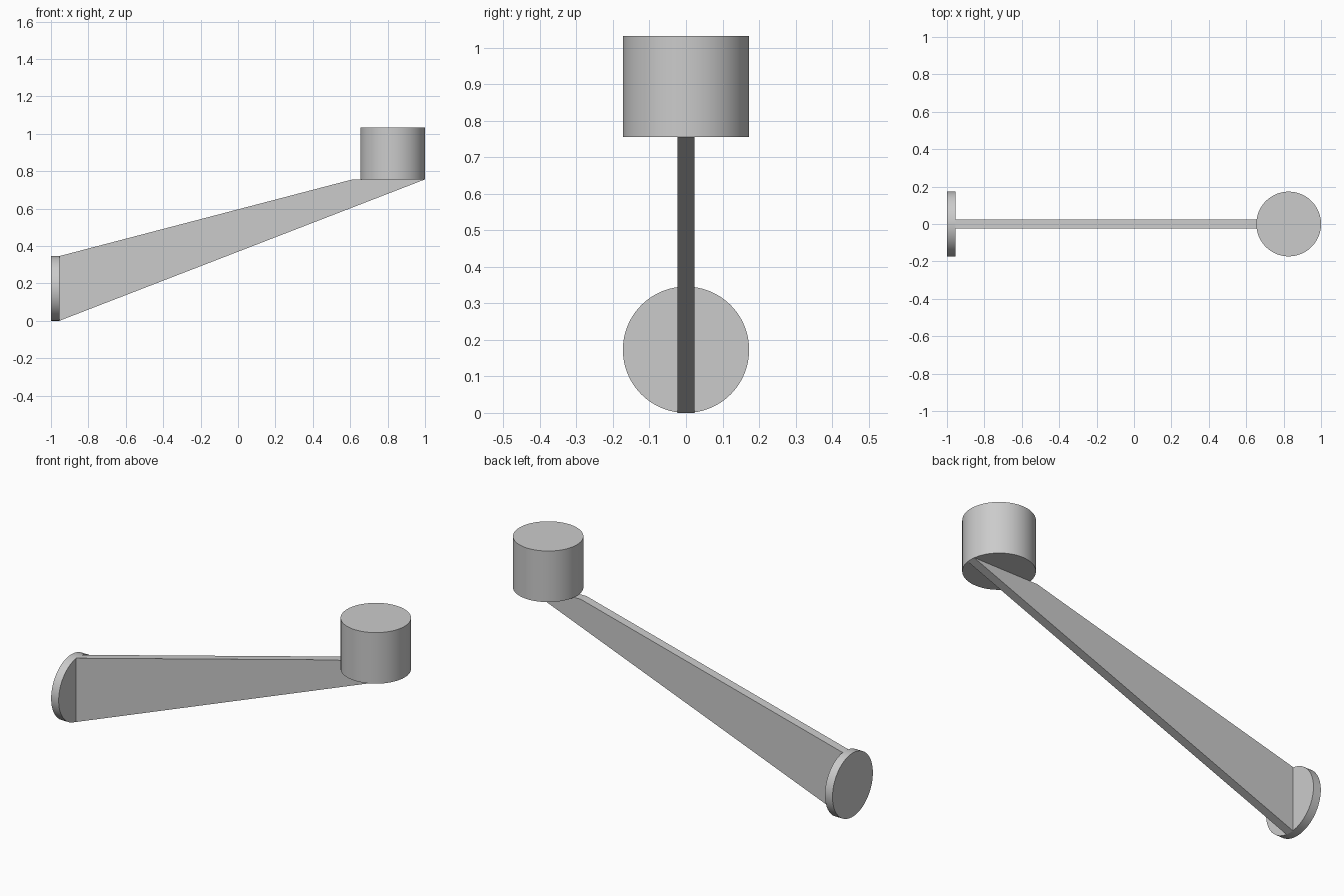
import bpy, bmesh, math

if "Cube" in bpy.data.objects:
    bpy.data.objects.remove(bpy.data.objects["Cube"])

R = 0.173        # shared radius of wall plate and cup
SEAT_Z = 0.756   # height where the cup rests on the arm
HALF_T = 0.0235  # half thickness of the arm


def cylinder(name, depth, location, rotation=(0, 0, 0)):
    bpy.ops.mesh.primitive_cylinder_add(vertices=96, radius=R, depth=depth,
                                        location=location, rotation=rotation)
    bpy.context.object.name = name
    bpy.ops.object.shade_smooth_by_angle(angle=math.radians(30))


# Round wall plate
cylinder("wall_plate", 0.045, (-0.9775, 0, R), (0, math.pi / 2, 0))

# Round holder at the end of the arm
cylinder("holder", 0.277, (1 - R, 0, SEAT_Z + 0.1385))

# Tapered flat arm: side profile extruded through its thickness
profile = [(-0.955, 0), (1.0, SEAT_Z), (0.613, SEAT_Z), (-0.955, 2 * R)]
bm = bmesh.new()
face = bm.faces.new([bm.verts.new((x, -HALF_T, z)) for x, z in profile])
ext = bmesh.ops.extrude_face_region(bm, geom=[face])
bmesh.ops.translate(bm, vec=(0, 2 * HALF_T, 0),
                    verts=[g for g in ext["geom"] if isinstance(g, bmesh.types.BMVert)])
bmesh.ops.recalc_face_normals(bm, faces=bm.faces)
mesh = bpy.data.meshes.new("arm")
bm.to_mesh(mesh)
bm.free()
bpy.context.collection.objects.link(bpy.data.objects.new("arm", mesh))
